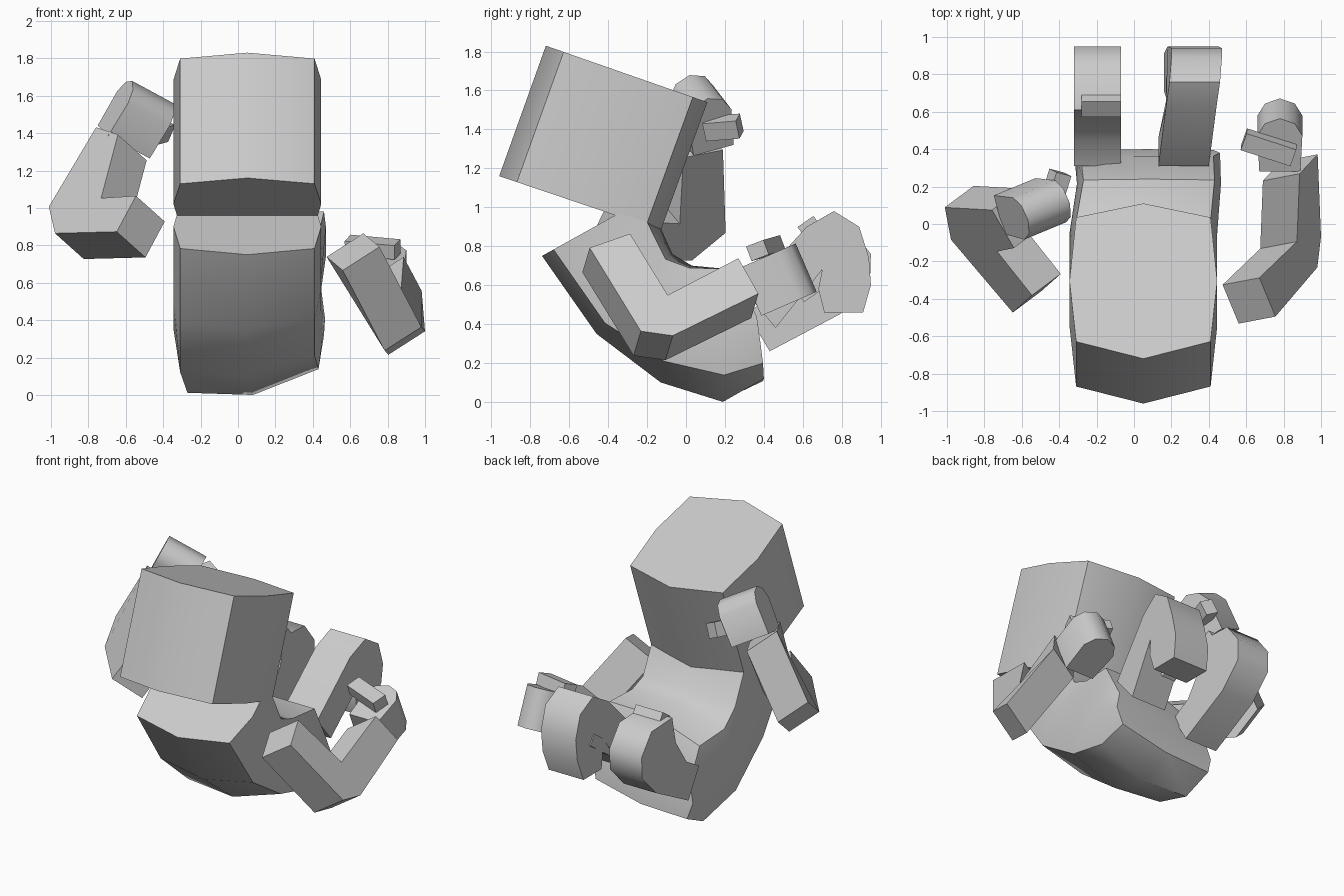
import bpy, math
from mathutils import Vector
import bmesh

if "Cube" in bpy.data.objects:
    bpy.data.objects.remove(bpy.data.objects["Cube"])


def finish(name, rings, smooth):
    """Skin a list of equal point rings and cap both ends."""
    bm = bmesh.new()
    vs = [[bm.verts.new(p) for p in r] for r in rings]
    n = len(vs[0])
    for a, b in zip(vs, vs[1:]):
        for i in range(n):
            j = (i + 1) % n
            bm.faces.new((a[i], a[j], b[j], b[i]))
    bm.faces.new(vs[0])
    bm.faces.new(vs[-1])
    bmesh.ops.recalc_face_normals(bm, faces=bm.faces)
    me = bpy.data.meshes.new(name)
    bm.to_mesh(me)
    bm.free()
    ob = bpy.data.objects.new(name, me)
    bpy.context.collection.objects.link(ob)
    bpy.ops.object.select_all(action='DESELECT')
    ob.select_set(True)
    bpy.context.view_layer.objects.active = ob
    bpy.ops.object.shade_smooth_by_angle(angle=math.radians(smooth))
    return ob


def prism(name, profile, origin, u, v, half, smooth=35):
    """Extrude a (u, v[, sideways shift]) profile both ways along u x v."""
    o, u = Vector(origin), Vector(u).normalized()
    v = Vector(v)
    v = (v - u * v.dot(u)).normalized()
    w = u.cross(v)
    rings = [[o + u * p[0] + v * p[1] + w * ((p[2] if len(p) > 2 else 0) + s * half)
              for p in profile] for s in (-1, 1)]
    return finish(name, rings, smooth)


def barrel_ring(back, front, roll=0, cx=0.05, hw=0.395):
    """Eight-sided bulging section between a back and a front point in yz."""
    b, f = Vector((0, *back)), Vector((0, *front))
    pts = []
    for x, t in ((0, 0), (.91, .11), (1, .5), (.91, .91), (0, 1),
                 (-.91, .91), (-1, .5), (-.91, .11)):
        p = b.lerp(f, t)
        p.x = cx + x * hw
        p.z += x * hw * roll
        pts.append(p)
    return pts


def bar(name, loc, size, rot=(0, 0, 0)):
    bpy.ops.mesh.primitive_cube_add(size=1, location=loc,
                                    rotation=[math.radians(a) for a in rot])
    ob = bpy.context.object
    ob.name = name
    ob.scale = size
    return ob


# head
finish("head", [barrel_ring((-.96, 1.16), (-.13, .88)),
                barrel_ring((-.72, 1.83), (.11, 1.54))], 35)

# torso, curled forward at the hips and slightly rolled
finish("torso", [barrel_ring((-.74, .75), (-.2, 1.05)),
                 barrel_ring((-.46, .35), (-.07, .76), .03),
                 barrel_ring((-.13, .1), (.03, .70), .12),
                 barrel_ring((.19, .0), (.24, .68), .18, .08, .385),
                 barrel_ring((.40, .12), (.36, .42), .13, .07, .39)], 40)

# arms: bent profile with chamfered elbow, forearm drifting sideways
prism("raised_arm",
      [(0, -.118), (.51, -.118, -.02), (.66, .05, -.04), (.475, .5, -.13),
       (.245, .44, -.13), (.3, .118), (0, .118)],
      (-.52, -.37, .9), (-.62, .78, -.04), (.47, .34, .81), .118)
prism("lowered_arm",
      [(0, -.118), (.55, -.1), (.65, .03, .03), (.67, .49, .2),
       (.44, .49, .2), (.42, .118, .03), (0, .118)],
      (.615, -.41, .765), (.42, .45, -.79), (-.39, .87, .35), .118)

# fists with rounded knuckles, and thumbs
fist = [(-.16, -.11), (.05, -.12), (.12, -.08), (.15, 0),
        (.12, .08), (.05, .12), (-.16, .11)]
a = Vector((.85, .35, -.45))
f = Vector((.5, -.1, .85))
prism("raised_hand", fist, (-.53, .08, 1.49), f, a.cross(f), .135, 60)
prism("lowered_hand", fist, (.78, .48, .63), (0, .92, .40), (1, 0, 0), .135, 60)
bar("raised_thumb", (-.42, .19, 1.41), (.09, .18, .1), (5, 25, -15))
bar("lowered_thumb", (.72, .41, .79), (.28, .1, .08), (20, 5, -18))

# legs: one thigh low with a raised shin, one knee high with the shin hanging
prism("low_leg",
      [(.43, .26), (.79, .45), (.945, .61), (.95, .76), (.84, .9), (.61, .91),
       (.57, .72), (.45, .54), (.31, .46)],
      (-.195, 0, 0), (0, 1, 0), (0, 0, 1), .125, 60)
prism("high_leg",
      [(.31, .56, 0), (.62, .9, .04), (.76, .98, .06), (.89, .9, .07),
       (.94, .74, .07), (.95, .60, .05), (.91, .46, .03), (.71, .46, .03),
       (.68, .58, .04), (.7, .68, .05), (.46, .38, 0)],
      (.265, 0, 0), (0, 1, 0), (0, 0, 1), .135, 60)
bar("low_toe", (-.175, .64, .89), (.21, .1, .09), (35, 0, 0))
bar("high_toe", (.22, .69, .62), (.1, .26, .08), (35, 0, 0))
